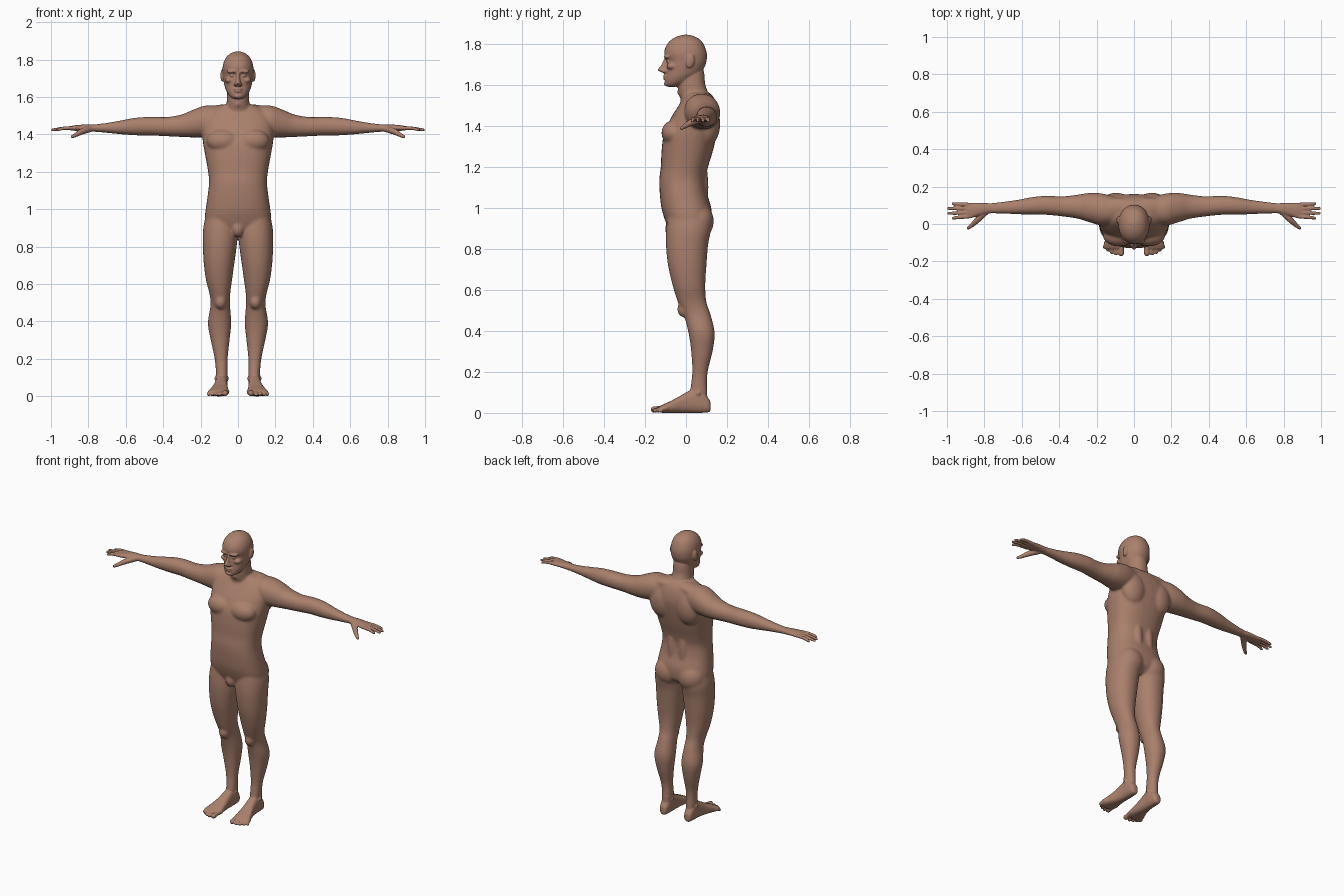
import bpy, bmesh, math
from mathutils import Vector, Matrix

bm = bmesh.new()


def spline(rows, n=5):
    """Smoothly interpolate a short table of cross-sections."""
    out = []
    for i in range(len(rows) - 1):
        p0, p1 = rows[max(i - 1, 0)], rows[i]
        p2, p3 = rows[i + 1], rows[min(i + 2, len(rows) - 1)]
        for k in range(n):
            t = k / n
            out.append([0.5 * (2 * b + (c - a) * t + (2 * a - 5 * b + 4 * c - d) * t * t
                               + (3 * b - a - 3 * c + d) * t ** 3)
                        for a, b, c, d in zip(p0, p1, p2, p3)])
    return out + [list(rows[-1])]


def skin(rings):
    """Closed tube through rings of points."""
    vs = [[bm.verts.new(p) for p in r] for r in rings]
    n = len(vs[0])
    for a, b in zip(vs, vs[1:]):
        for i in range(n):
            j = (i + 1) % n
            bm.faces.new((a[i], a[j], b[j], b[i]))
    bm.faces.new(vs[0])
    bm.faces.new(vs[-1])


def loft(axis, rows, pair=False, p=2.15, seg=32):
    """Rows are (position, a_min, a_max, b_min, b_max) along the axis."""
    for side in ((1, -1) if pair else (1,)):
        rings = []
        for t, a0, a1, b0, b1 in spline(rows):
            ring = []
            for i in range(seg):
                c, s = math.cos(math.tau * i / seg), math.sin(math.tau * i / seg)
                a = (a0 + a1) / 2 + (a1 - a0) / 2 * math.copysign(abs(c) ** (2 / p), c)
                b = (b0 + b1) / 2 + (b1 - b0) / 2 * math.copysign(abs(s) ** (2 / p), s)
                x, y, z = {'x': (t, a, b), 'y': (a, t, b), 'z': (a, b, t)}[axis]
                ring.append((x * side, y, z))
            rings.append(ring)
        skin(rings)


def blob(c, r, pair=True, tilt=0, axis='X'):
    """Ellipsoid muscle or feature."""
    for side in ((1, -1) if pair else (1,)):
        m = (Matrix.Diagonal((side, 1, 1, 1)) @ Matrix.Translation(c)
             @ Matrix.Rotation(tilt, 4, axis) @ Matrix.Diagonal((*r, 1)))
        bmesh.ops.create_uvsphere(bm, u_segments=24, v_segments=14, radius=1, matrix=m)


def digit(points, radii):
    """Finger or toe: rounded tube along points, on both sides."""
    for side in (1, -1):
        rows = spline([(*q, r) for q, r in zip(points, radii)], 4)
        d = (Vector(points[-1]) - Vector(points[0])).normalized()
        u = d.cross(Vector((0, 0, 1))).normalized()
        w = u.cross(d)
        tip, r = Vector(rows[-1][:3]), rows[-1][3]
        rows += [(*(tip + d * r * f), r * math.sqrt(1 - f * f)) for f in (0.4, 0.75, 0.97)]
        rings = []
        for x, y, z, r in rows:
            ring = [Vector((x, y, z)) + r * (u * math.cos(k * math.tau / 12) + w * math.sin(k * math.tau / 12))
                    for k in range(12)]
            rings.append([(q.x * side, q.y, q.z) for q in ring])
        skin(rings)


# Torso
torso = [(.875, .07, -.07, .07), (.91, .165, -.09, .115), (.95, .178, -.106, .125), (1.0, .173, -.12, .123),
         (1.07, .163, -.128, .104), (1.14, .155, -.13, .097), (1.2, .16, -.123, .108),
         (1.28, .174, -.119, .132), (1.36, .188, -.108, .15), (1.43, .192, -.078, .16),
         (1.48, .185, -.048, .156), (1.525, .15, -.02, .142), (1.56, .085, .0, .118)]
loft('z', [(z, -w, w, f, b) for z, w, f, b in torso], p=2.4)
blob((.08, -.06, 1.365), (.088, .06, .062))                       # chest
blob((.095, .105, 1.41), (.085, .062, .11))                       # shoulder blades
blob((.04, .07, 1.1), (.035, .04, .16))                           # lower back
blob((.082, .058, .935), (.088, .078, .09))                       # buttocks
blob((0, -.065, .895), (.035, .038, .045), pair=False)            # groin
blob((.09, .085, 1.525), (.11, .055, .035), tilt=.12, axis='Y')   # shoulder slope

# Legs
loft('z', [(.04, .058, .117, .02, .105), (.12, .055, .118, .022, .103), (.2, .055, .125, .03, .106),
           (.3, .045, .146, .025, .13), (.39, .036, .161, .012, .14), (.48, .042, .148, -.012, .12),
           (.54, .042, .151, -.04, .1), (.62, .032, .171, -.065, .094), (.72, .018, .184, -.088, .1),
           (.82, .005, .188, -.098, .108), (.9, .002, .186, -.096, .122), (.98, .02, .168, -.085, .11)], pair=True)
blob((.093, -.008, .505), (.032, .035, .04))                      # kneecaps
blob((.088, .06, .095), (.04, .02, .02))                          # ankle bones

# Feet
loft('y', [(.12, .075, .1, .014, .05), (.11, .064, .113, .003, .07), (.07, .056, .12, 0, .12),
           (.03, .056, .122, 0, .115), (-.02, .055, .13, 0, .088), (-.07, .051, .147, 0, .06),
           (-.11, .05, .16, 0, .042), (-.132, .058, .157, .003, .03)], pair=True, p=2.5)
for x, tip, r in ((.067, -.156, .016), (.095, -.158, .0105), (.117, -.15, .0105), (.137, -.138, .010), (.154, -.124, .010)):
    digit([(x - .006, -.09, .024), (x, (tip - .1) / 2, .02), (x + .002, tip, r)], [r, r * .9, r])

# Arms and palms
loft('x', [(.08, .01, .14, 1.42, 1.55), (.17, -.008, .163, 1.388, 1.555), (.24, .01, .166, 1.384, 1.532),
           (.30, .028, .157, 1.386, 1.507), (.38, .04, .148, 1.39, 1.493), (.47, .049, .151, 1.394, 1.494),
           (.55, .05, .143, 1.395, 1.489), (.62, .052, .13, 1.4, 1.476), (.70, .055, .119, 1.408, 1.462),
           (.77, .056, .112, 1.414, 1.454), (.82, .047, .113, 1.418, 1.453), (.87, .032, .114, 1.419, 1.449),
           (.9, .031, .112, 1.423, 1.443)], pair=True)

# Fingers and thumb
for y0, y1, tip in ((.041, .031, .967), (.062, .057, .99), (.083, .083, .992), (.103, .109, .968)):
    digit([(.87, y0, 1.434), (.93, (y0 + y1) / 2, 1.433), (tip, y1, 1.424)], [.0108, .0098, .008])
digit([(.79, .068, 1.43), (.835, .024, 1.415), (.866, -.006, 1.398), (.886, -.021, 1.388)],
      [.018, .0165, .012, .009])

# Neck
loft('z', [(1.46, -.085, .085, -.015, .14), (1.52, -.072, .072, -.024, .13), (1.56, -.062, .062, -.037, .11),
           (1.6, -.059, .059, -.04, .094), (1.66, -.057, .057, -.04, .088), (1.7, -.05, .05, -.03, .07)])
blob((0, -.028, 1.562), (.014, .016, .018), pair=False)           # throat

# Head
head = [(1.59, .02, -.09, -.05), (1.598, .037, -.1, -.02), (1.615, .053, -.103, .02), (1.64, .066, -.1, .05),
        (1.66, .072, -.097, .075), (1.69, .078, -.097, .092), (1.715, .081, -.094, .1), (1.75, .083, -.106, .102),
        (1.785, .077, -.099, .092), (1.815, .061, -.077, .074), (1.835, .036, -.045, .043), (1.844, .008, -.01, .01)]
loft('z', [(z, -w, w, f, b) for z, w, f, b in head])

# Face
nose = [(1.73, .008, -.106), (1.70, .0105, -.119), (1.68, .014, -.134), (1.669, .017, -.136), (1.658, .013, -.112)]
loft('z', [(z, -w, w, f, -.07) for z, w, f in nose])
blob((.014, -.108, 1.667), (.009, .013, .009))                    # nostrils
blob((.03, -.093, 1.736), (.032, .0155, .009), tilt=.12, axis='Z')  # brows
blob((.031, -.083, 1.714), (.014, .013, .009))                    # eyes
blob((.048, -.068, 1.69), (.022, .025, .016))                     # cheekbones
blob((0, -.1, 1.642), (.025, .013, .0055), pair=False)            # upper lip
blob((0, -.099, 1.63), (.021, .013, .006), pair=False)            # lower lip
blob((0, -.09, 1.605), (.024, .018, .013), pair=False)            # chin
blob((.084, .02, 1.715), (.010, .021, .034), tilt=-.2)            # ears

# Fuse everything into one continuous skin
bmesh.ops.recalc_face_normals(bm, faces=bm.faces)
mesh = bpy.data.meshes.new("body")
bm.to_mesh(mesh)
bm.free()
body = bpy.data.objects.new("body", mesh)
bpy.context.collection.objects.link(body)
bpy.context.view_layer.objects.active = body
body.select_set(True)
fuse = body.modifiers.new("fuse", 'REMESH')
fuse.mode = 'VOXEL'
fuse.voxel_size = .0047
fuse.use_smooth_shade = True
bpy.ops.object.modifier_apply(modifier="fuse")

# Blend the muscles strongly, keep face, hands and feet crisp
soft = body.vertex_groups.new(name="soft")
soft.add([v.index for v in body.data.vertices if abs(v.co.x) < .78 and .12 < v.co.z < 1.575], 1, 'REPLACE')
fine = body.modifiers.new("fine", 'SMOOTH')
fine.factor, fine.iterations = .5, 2
blend = body.modifiers.new("blend", 'SMOOTH')
blend.factor, blend.iterations, blend.vertex_group = .5, 30, "soft"

# Colour
mat = bpy.data.materials.new("brown skin")
mat.diffuse_color = (.40, .215, .15, 1)
body.data.materials.clear()
body.data.materials.append(mat)
for poly in body.data.polygons:
    poly.use_smooth = True
    poly.material_index = 0
